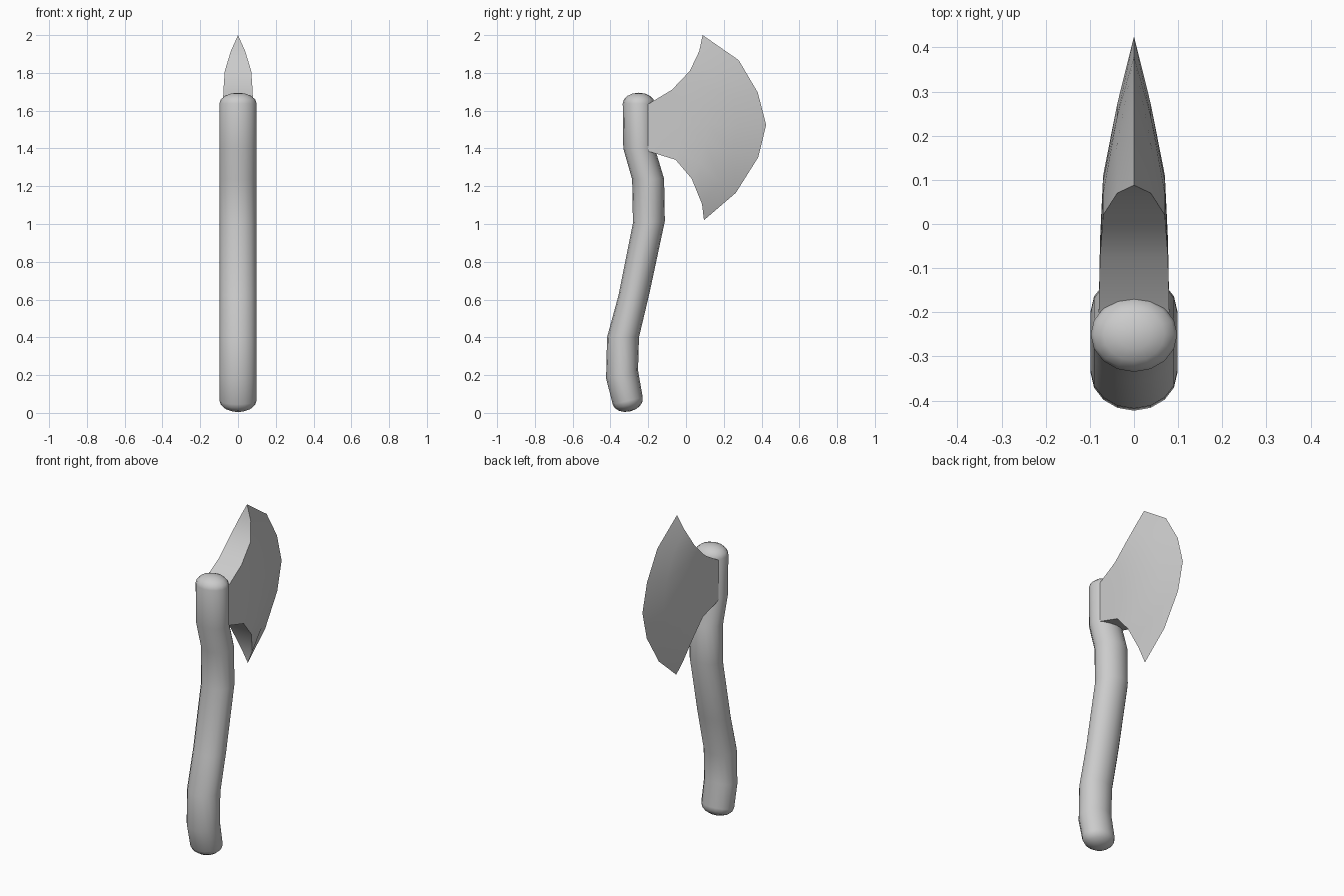
import bpy, bmesh, math
from mathutils import Vector

if "Cube" in bpy.data.objects:
    bpy.data.objects.remove(bpy.data.objects["Cube"])


def finish(name, bm, angle):
    bmesh.ops.recalc_face_normals(bm, faces=bm.faces)
    me = bpy.data.meshes.new(name)
    bm.to_mesh(me)
    bm.free()
    ob = bpy.data.objects.new(name, me)
    bpy.context.collection.objects.link(ob)
    bpy.ops.object.select_all(action='DESELECT')
    ob.select_set(True)
    bpy.context.view_layer.objects.active = ob
    bpy.ops.object.shade_smooth_by_angle(angle=math.radians(angle))
    return ob


# Handle: curved elliptical shaft, each ring given by its back and front (y, z) points
SIDES, HALF_X, CAP = 16, 0.098, 0.057
outline = [
    ((-0.388, 0.045), (-0.229, 0.082)),
    ((-0.423, 0.183), (-0.254, 0.225)),
    ((-0.418, 0.40), (-0.249, 0.40)),
    ((-0.358, 0.62), (-0.192, 0.64)),
    ((-0.281, 1.005), (-0.112, 1.015)),
    ((-0.285, 1.235), (-0.116, 1.24)),
    ((-0.332, 1.40), (-0.163, 1.395)),
    ((-0.335, 1.638), (-0.166, 1.638)),
]
# (centre, half width vector, scale) in the y-z plane
rings = []
for a, b in outline:
    a, b = Vector((0, *a)), Vector((0, *b))
    rings.append(((a + b) / 2, (b - a) / 2, 1.0))


def cap(ring, sign):
    c, h, _ = ring
    axis = Vector((0, -h.z, h.y)).normalized() * sign
    return [(c + axis * CAP * math.sin(t), h, math.cos(t))
            for t in (math.radians(d) for d in (22, 45, 67))], c + axis * CAP


low, low_tip = cap(rings[0], -1)
high, high_tip = cap(rings[-1], 1)
bm = bmesh.new()
loops = []
for c, h, s in low[::-1] + rings + high:
    loops.append([bm.verts.new(c + s * (h * math.cos(t) + Vector((HALF_X * math.sin(t), 0, 0))))
                  for t in (2 * math.pi * i / SIDES for i in range(SIDES))])
for p, q in zip(loops, loops[1:]):
    for i in range(SIDES):
        j = (i + 1) % SIDES
        bm.faces.new((p[i], p[j], q[j], q[i]))
for loop, tip in ((loops[0], low_tip), (loops[-1], high_tip)):
    v = bm.verts.new(tip)
    for i in range(SIDES):
        bm.faces.new((loop[i], loop[(i + 1) % SIDES], v))
finish("handle", bm, 40)

# Blade: rows from socket to cutting edge (top point, bottom point, half thickness, bulge)
rows = [
    ((-0.20, 1.635), (-0.20, 1.385), 0.080, 0.0),
    ((-0.075, 1.71), (-0.055, 1.34), 0.077, 0.03),
    ((0.02, 1.81), (0.03, 1.24), 0.070, 0.085),
    ((0.07, 1.915), (0.085, 1.105), 0.038, 0.195),
    ((0.088, 2.0), (0.095, 1.02), 0.0, 0.333),
]
steps = [0, 0.135, 0.31, 0.485, 0.66, 0.852, 1]
bulge = [0, 0.57, 0.87, 1, 0.87, 0.51, 0]
bm = bmesh.new()
grids = {1: [], -1: []}
for top, bot, half, out in rows:
    for s in (1, -1):
        if half == 0 and s == -1:
            grids[-1].append(grids[1][-1])      # both cheeks share the edge
            continue
        grids[s].append([bm.verts.new((s * half,
                                       top[0] + (bot[0] - top[0]) * t + out * k,
                                       top[1] + (bot[1] - top[1]) * t))
                         for t, k in zip(steps, bulge)])
for g in grids.values():
    for p, q in zip(g, g[1:]):
        for i in range(len(steps) - 1):
            bm.faces.new((p[i], p[i + 1], q[i + 1], q[i]))
# Upper and lower faces between the two cheeks
L, R = grids[-1], grids[1]
for u in range(len(rows) - 1):
    for k in (0, -1):
        f = [L[u][k], R[u][k], R[u + 1][k]]
        if u < len(rows) - 2:
            f.append(L[u + 1][k])
        bm.faces.new(f)
bm.faces.new(L[0] + R[0][::-1])
finish("axe_blade", bm, 30)
